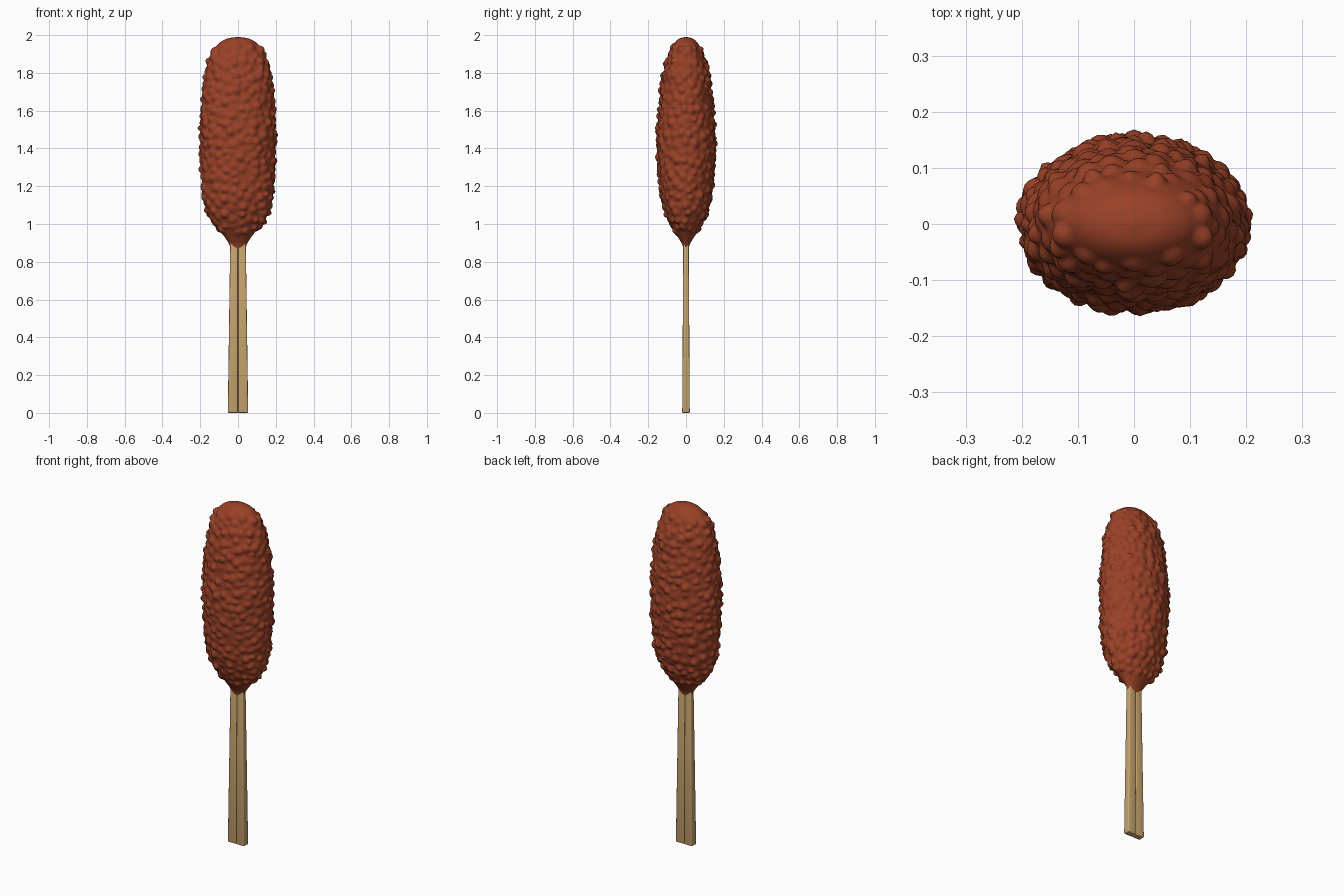
import bpy, bmesh, math, random
from mathutils import Vector, kdtree

if "Cube" in bpy.data.objects:
    bpy.data.objects.remove(bpy.data.objects["Cube"])

random.seed(7)


def material(name, rgb):
    m = bpy.data.materials.new(name)
    m.diffuse_color = (*rgb, 1)
    m.use_nodes = True
    m.node_tree.nodes["Principled BSDF"].inputs["Base Color"].default_value = m.diffuse_color
    return m


BATTER = material("fried batter brown", (0.32, 0.053, 0.02))
WOOD = material("pale wood", (0.58, 0.38, 0.16))


def make_object(name, bm, mat):
    bmesh.ops.recalc_face_normals(bm, faces=bm.faces)
    me = bpy.data.meshes.new(name)
    bm.to_mesh(me)
    bm.free()
    me.materials.append(mat)
    ob = bpy.data.objects.new(name, me)
    bpy.context.collection.objects.link(ob)
    return ob


# --- batter: elliptical lathe (z, half width x, half depth y) ---
PROFILE = [Vector(p) for p in (
    (0.87, 0.040, 0.014), (0.90, 0.050, 0.024), (0.95, 0.085, 0.055), (1.00, 0.128, 0.083),
    (1.06, 0.160, 0.107), (1.15, 0.182, 0.130), (1.30, 0.192, 0.145),
    (1.48, 0.196, 0.149), (1.65, 0.188, 0.137), (1.80, 0.171, 0.117),
    (1.89, 0.146, 0.093), (1.95, 0.108, 0.067), (1.98, 0.062, 0.039),
    (1.99, 0.004, 0.003))]


def spline(p, i, t):
    a, b = p[max(i - 1, 0)], p[i]
    c, d = p[i + 1], p[min(i + 2, len(p) - 1)]
    return 0.5 * (2 * b + (c - a) * t + (2 * a - 5 * b + 4 * c - d) * t * t
                  + (3 * b - a - 3 * c + d) * t ** 3)


rows = []
for i in range(len(PROFILE) - 1):
    n = max(2, round((PROFILE[i + 1] - PROFILE[i]).length / 0.009))
    rows += [spline(PROFILE, i, k / n) for k in range(n)]
rows.append(PROFILE[-1])

SEG = 120
bm = bmesh.new()
rings = []
for z, rx, ry in rows:
    rings.append([bm.verts.new((rx * math.cos(a), ry * math.sin(a), z))
                  for a in (2 * math.pi * k / SEG for k in range(SEG))])
for r0, r1 in zip(rings, rings[1:]):
    for k in range(SEG):
        bm.faces.new((r0[k], r0[(k + 1) % SEG], r1[(k + 1) % SEG], r1[k]))
bm.faces.new(rings[0][::-1])
bm.faces.new(rings[-1])
bmesh.ops.recalc_face_normals(bm, faces=bm.faces)
bm.normal_update()

# scattered crumbs: rounded bumps pushed out along the surface normal
verts = list(bm.verts)
tree = kdtree.KDTree(len(verts))
for i, v in enumerate(verts):
    tree.insert(v.co, i)
tree.balance()
offset = [0.0] * len(verts)
centres = []
for _ in range(6000):
    z, a = random.uniform(0.9, 1.99), random.uniform(0, 2 * math.pi)
    c = tree.find((0.2 * math.cos(a), 0.15 * math.sin(a), z))[0]
    if all((c - o).length > 0.036 for o in centres):
        centres.append(c.copy())
for c in centres:
    r = random.uniform(0.018, 0.032)
    h = random.uniform(0.006, 0.019) * min(1, (c.z - 0.86) / 0.12)
    if c.z > 1.94:
        h *= 0.6
    for co, i, d in tree.find_range(c, r):
        offset[i] = max(offset[i], h * (1 - (d / r) ** 2) ** 1.3)
normals = [v.normal.copy() for v in verts]
for v, n, o in zip(verts, normals, offset):
    v.co += n * o
    v.co.z = min(v.co.z, 2.0)
for f in bm.faces:
    f.smooth = True
make_object("batter", bm, BATTER)


# --- stick: two tapered bars side by side with a groove between ---
def stick_half(name, side):
    bm = bmesh.new()
    bmesh.ops.create_cube(bm, size=1)
    for v in bm.verts:
        top = v.co.z > 0
        outer = v.co.x * side > 0
        w, d = (0.040, 0.014) if top else (0.054, 0.020)
        v.co = (side * (w if outer else 0.0005),
                math.copysign(d, v.co.y), 1.0 if top else 0.0)
    bmesh.ops.bevel(bm, geom=list(bm.edges), offset=0.005, segments=3,
                    profile=0.5, affect='EDGES')
    ob = make_object(name, bm, WOOD)
    bpy.context.view_layer.objects.active = ob
    ob.select_set(True)
    bpy.ops.object.shade_smooth_by_angle(angle=math.radians(35))
    ob.select_set(False)


stick_half("stick_left", -1)
stick_half("stick_right", 1)
